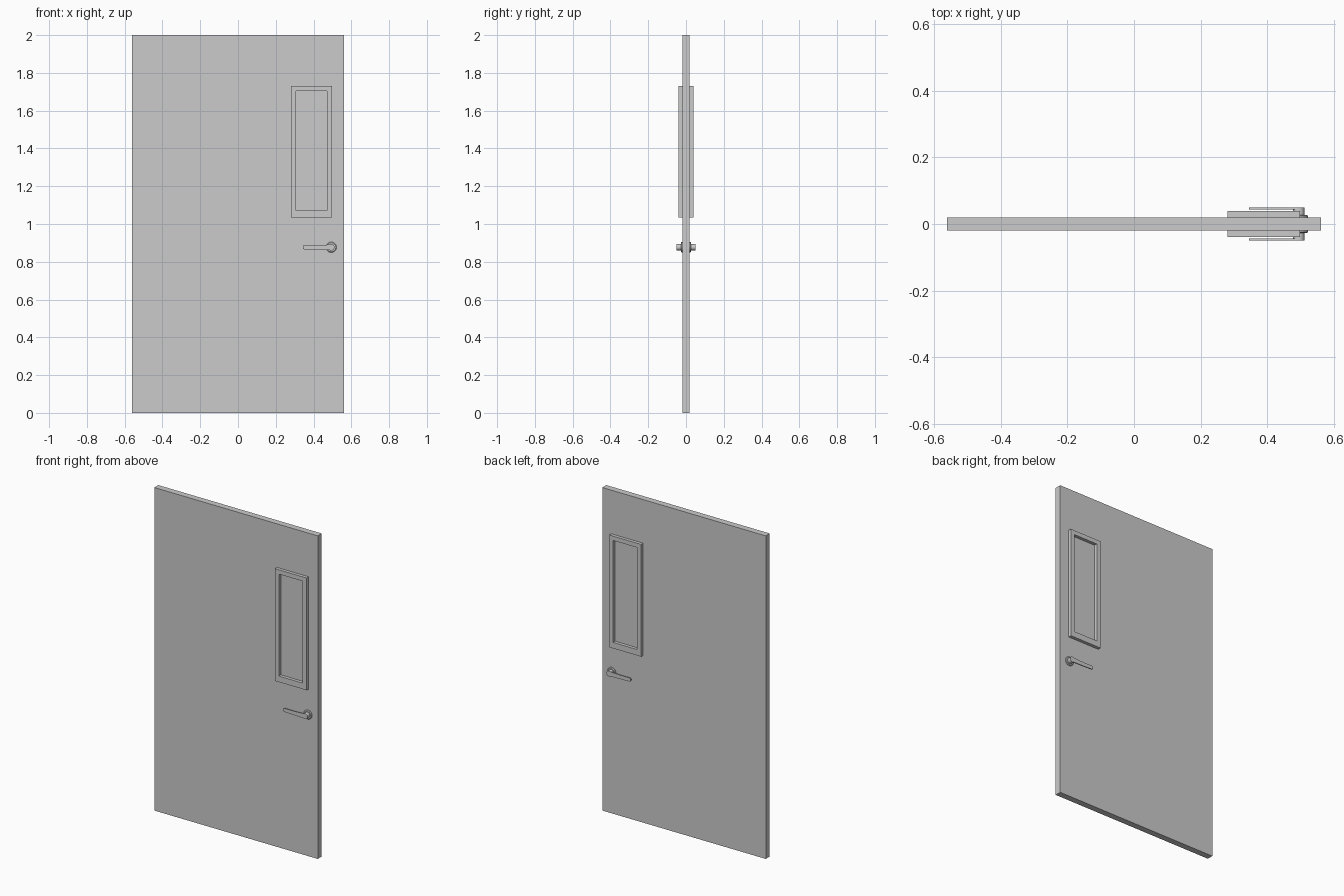
import bpy, bmesh, math

if "Cube" in bpy.data.objects:
    bpy.data.objects.remove(bpy.data.objects["Cube"])

DOOR_Y = 0.0195     # half thickness of the slab
FRAME_Y = 0.0393    # outer face of the window frame
LEVER_Y = 0.0498    # outer face of the lever
HUB = (0.494, 0.877)


def finish(name, bm, smooth=False):
    bmesh.ops.recalc_face_normals(bm, faces=bm.faces)
    mesh = bpy.data.meshes.new(name)
    bm.to_mesh(mesh)
    bm.free()
    obj = bpy.data.objects.new(name, mesh)
    bpy.context.collection.objects.link(obj)
    if smooth:
        bpy.ops.object.select_all(action='DESELECT')
        obj.select_set(True)
        bpy.context.view_layer.objects.active = obj
        bpy.ops.object.shade_smooth_by_angle(angle=math.radians(35))
    return obj


def prism(name, pts, y0, y1, smooth=False):
    """Extrude an XZ outline from y0 to y1."""
    bm = bmesh.new()
    face = bm.faces.new([bm.verts.new((x, y0, z)) for x, z in pts])
    out = bmesh.ops.extrude_face_region(bm, geom=[face])
    for v in out['geom']:
        if isinstance(v, bmesh.types.BMVert):
            v.co.y = y1
    return finish(name, bm, smooth)


def rect(x0, x1, z0, z1):
    return [(x0, z0), (x1, z0), (x1, z1), (x0, z1)]


def arc(cx, cz, r, a0, a1, n):
    return [(cx + r * math.cos(math.radians(a0 + (a1 - a0) * i / n)),
             cz + r * math.sin(math.radians(a0 + (a1 - a0) * i / n)))
            for i in range(n + 1)]


def ring_frame(name, outer, inner, y0, y1):
    """Rectangular frame with an open centre."""
    bm = bmesh.new()
    loops = [[bm.verts.new((x, y, z)) for x, z in pts]
             for pts, y in ((outer, y0), (outer, y1), (inner, y1), (inner, y0))]
    for k in range(4):
        a, b = loops[k], loops[(k + 1) % 4]
        for i in range(4):
            j = (i + 1) % 4
            bm.faces.new((a[i], a[j], b[j], b[i]))
    return finish(name, bm)


def lathe(name, profile, n=24):
    """Stack of rings around the handle axis; profile is (radius, y)."""
    bm = bmesh.new()
    rings = [[bm.verts.new((x, y, z)) for x, z in arc(*HUB, r, 0, 360, n)[:-1]]
             for r, y in profile]
    for a, b in zip(rings, rings[1:]):
        for i in range(n):
            j = (i + 1) % n
            bm.faces.new((a[i], a[j], b[j], b[i]))
    bm.faces.new(rings[0])
    bm.faces.new(rings[-1])
    return finish(name, bm, True)


# Door slab
prism("door_slab", rect(-0.56, 0.56, 0, 2), -DOOR_Y, DOOR_Y)

# Lever outline: rounded hub end, slight taper, softly rounded tip
lever = (arc(*HUB, 0.017, -110, 110, 16)
         + [(0.470, 0.890), (0.420, 0.888)]
         + arc(0.351, 0.881, 0.007, 90, 180, 4)
         + arc(0.351, 0.873, 0.007, 180, 270, 4)
         + [(0.420, 0.864), (0.470, 0.863)])

for side, s in (("front", -1), ("back", 1)):
    # Window frame
    ring_frame(side + "_window_frame", rect(0.28, 0.498, 1.035, 1.73),
               rect(0.307, 0.471, 1.072, 1.703),
               s * (DOOR_Y - 0.002), s * FRAME_Y)
    # Round rose plate and stem
    lathe(side + "_handle_rose", [(0.028, s * (DOOR_Y - 0.002)), (0.028, s * 0.024),
                                  (0.024, s * 0.027)])
    lathe(side + "_handle_stem", [(0.017, s * 0.025), (0.017, s * (LEVER_Y - 0.004))])
    # Flat lever
    prism(side + "_handle_lever", lever, s * (LEVER_Y - 0.006), s * LEVER_Y, True)
